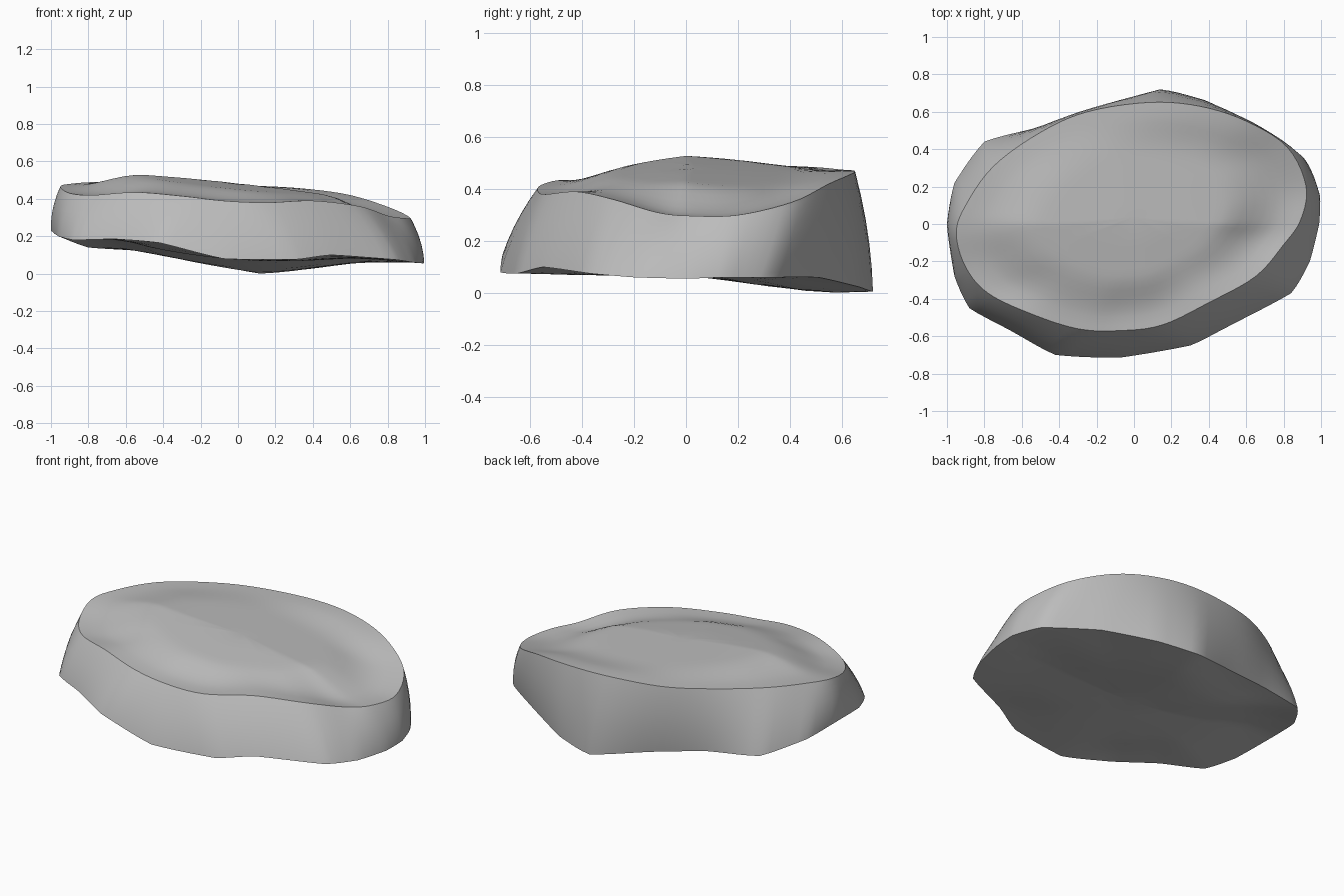
import bpy
import bmesh
from mathutils import Vector

cube = bpy.data.objects.get("Cube")
if cube:
    bpy.data.objects.remove(cube, do_unlink=True)

# Matching control points around the upper rim and the underside edge
RIM = [(.89, .02, .297), (.92, .2, .3), (.82, .41, .35), (.6, .55, .42), (.35, .63, .455),
       (.08, .65, .47), (-.25, .6, .475), (-.5, .49, .485), (-.75, .31, .49), (-.9, .1, .48),
       (-.95, -.05, .465), (-.9, -.23, .43), (-.78, -.37, .42), (-.55, -.48, .435),
       (-.3, -.56, .415), (-.08, -.57, .39), (.15, -.54, .38), (.4, -.42, .39),
       (.65, -.28, .36), (.8, -.11, .31)]
BASE = [(.99, 0, .055), (.995, .15, .06), (.93, .32, .06), (.66, .51, .06), (.38, .66, .025),
        (.14, .72, .005), (-.2, .61, .07), (-.5, .52, .12), (-.8, .44, .14), (-.96, .22, .2),
        (-1, 0, .23), (-.96, -.28, .2), (-.88, -.45, .18), (-.66, -.57, .185),
        (-.42, -.7, .165), (-.08, -.715, .08), (.3, -.65, .075), (.5, -.55, .1),
        (.84, -.37, .075), (.94, -.2, .06)]
STEPS = 5


def smooth_loop(points, roundness):
    """Closed curve through the points, from straight (0) to fully curved (1)."""
    pts = [Vector(p) for p in points]
    count = len(pts)
    loop = []
    for i in range(count):
        a, b, c, d = (pts[(i + k) % count] for k in (-1, 0, 1, 2))
        for s in range(STEPS):
            t = s / STEPS
            curved = (b + (c - a) * (t / 2)
                      + (a * 2 - b * 5 + c * 4 - d) * (t * t / 2)
                      + (b * 3 - a - c * 3 + d) * (t ** 3 / 2))
            loop.append(b.lerp(c, t).lerp(curved, roundness))
    return loop


def ease(t):
    t = max(0, min(1, t))
    return t * t * (3 - 2 * t)


def plateau(x, y):
    """Height of the raised middle, leaning down to the right and front."""
    return .483 - .11 * x - .04 * x * x - .12 * max(0, -y) - .05 * max(0, y)


def underside(x, y):
    """Gently sagging underside, lowest toward the back."""
    return .075 - .07 * x - .13 * max(0, y) + .15 * x * x


def shrink_ring(loop, centre, scale, height, blend):
    ring = []
    for p in loop:
        q = centre.lerp(p, scale)
        q.z = p.z + (height(q.x, q.y) - p.z) * blend
        ring.append(q)
    return ring


rim, base = smooth_loop(RIM, 1), smooth_loop(BASE, .35)
top_centre, base_centre = Vector((0, .04, .48)), Vector((0, 0, .075))

# Rings from the middle of the underside, up the wall, to the middle of the top
rings = []
for scale in (.2, .5, .65, .8, .92):
    rings.append(shrink_ring(base, base_centre, scale, underside, ease((1 - scale) * 2)))
rings.append(base)
for t in (.06, .2, .4, .6, .8, .94):
    wall = []
    for low, high in zip(base, rim):
        p = low.lerp(high, t)
        outward = Vector((p.x, p.y, 0)).normalized()
        wall.append(p + outward * (.06 * t * (1 - t)))
    rings.append(wall)
rings.append(rim)
for scale in (.95, .88, .82, .76, .7, .64, .58, .52, .46, .3, .12):
    rings.append(shrink_ring(rim, top_centre, scale, plateau, ease((.92 - scale) / .4)))

# Skin the rings into one closed stone
bm = bmesh.new()
layers = [[bm.verts.new(p) for p in ring] for ring in rings]
count = len(rim)
for lower, upper in zip(layers, layers[1:]):
    for i in range(count):
        j = (i + 1) % count
        bm.faces.new((lower[i], lower[j], upper[j], upper[i]))
for layer, height, centre in ((layers[0], underside, base_centre),
                              (layers[-1], plateau, top_centre)):
    tip = bm.verts.new((centre.x, centre.y, height(centre.x, centre.y)))
    for i in range(count):
        bm.faces.new((layer[i], layer[(i + 1) % count], tip))
bmesh.ops.recalc_face_normals(bm, faces=bm.faces[:])

mesh = bpy.data.meshes.new("flat_stone")
bm.to_mesh(mesh)
bm.free()
stone = bpy.data.objects.new("flat_stone", mesh)
bpy.context.collection.objects.link(stone)

# Plain grey stone material
grey = bpy.data.materials.new("stone_grey")
grey.use_nodes = True
colour = (.5, .5, .5, 1)
grey.diffuse_color = colour
for node in grey.node_tree.nodes:
    if node.type == "BSDF_PRINCIPLED":
        node.inputs["Base Color"].default_value = colour
mesh.materials.append(grey)

# Smooth shading with a crisp rim and underside edge
bpy.ops.object.select_all(action="DESELECT")
stone.select_set(True)
bpy.context.view_layer.objects.active = stone
bpy.ops.object.shade_smooth_by_angle(angle=.7)
